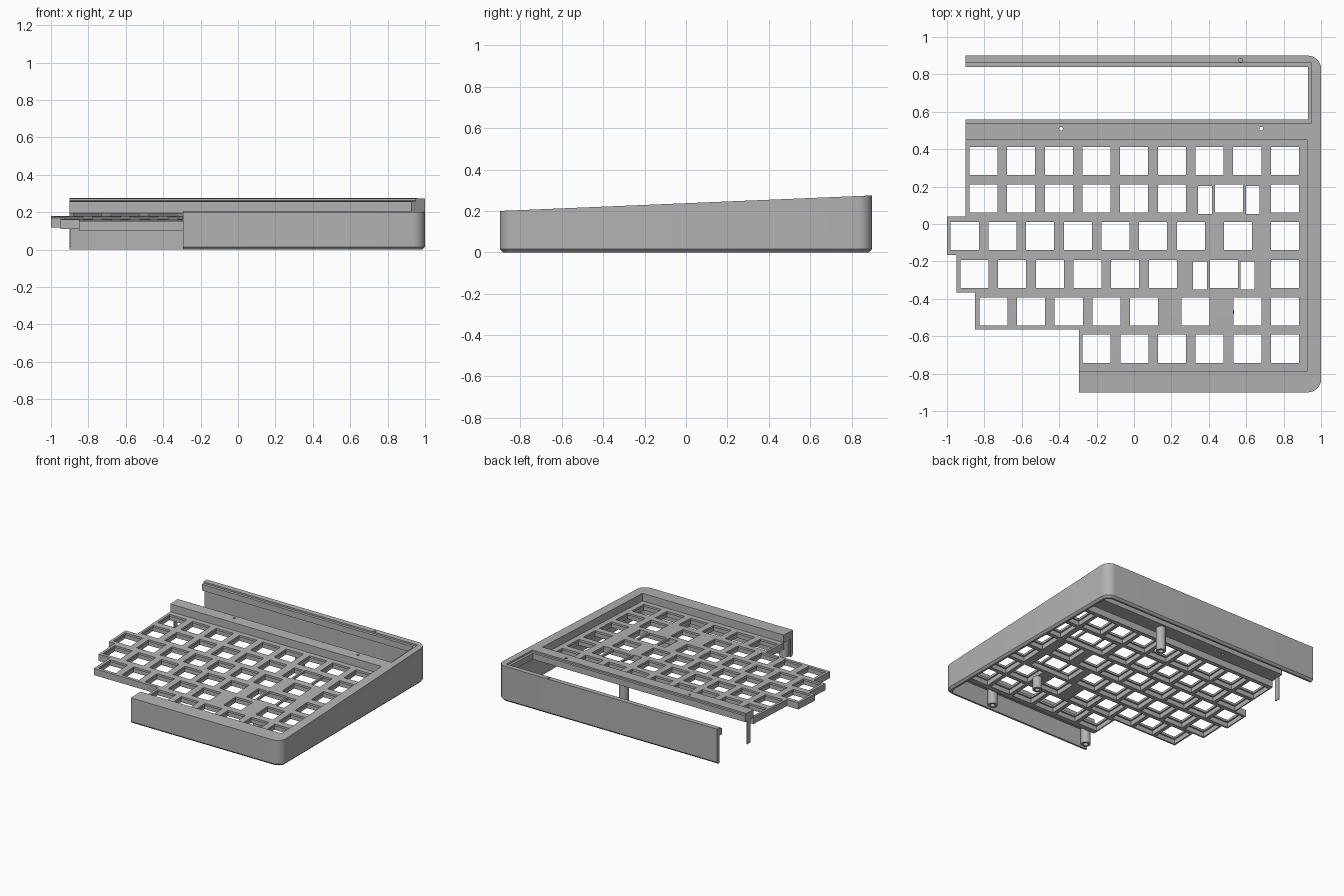
import bpy, bmesh, math

cube = bpy.data.objects.get("Cube")
if cube:
    bpy.data.objects.remove(cube)

grey = bpy.data.materials.new("case_grey")
grey.use_nodes = True
grey.diffuse_color = (0.45, 0.45, 0.45, 1)
grey.node_tree.nodes["Principled BSDF"].inputs["Base Color"].default_value = (0.45, 0.45, 0.45, 1)

CAP = -0.06       # underside of the rim, below the sloping top
PITCH = 0.2015    # key spacing


def slope(y):
    return 0.2 + (y + 0.9) * 0.075 / 1.8


def finish(name, bm):
    bmesh.ops.remove_doubles(bm, verts=bm.verts, dist=0.0001)
    bmesh.ops.recalc_face_normals(bm, faces=bm.faces)
    mesh = bpy.data.meshes.new(name)
    bm.to_mesh(mesh)
    bm.free()
    mesh.materials.append(grey)
    ob = bpy.data.objects.new(name, mesh)
    bpy.context.collection.objects.link(ob)
    bpy.ops.object.select_all(action='DESELECT')
    ob.select_set(True)
    bpy.context.view_layer.objects.active = ob
    bpy.ops.object.shade_smooth_by_angle(angle=math.radians(30))
    return ob


def slab(name, loops, top, bottom, flat_bottom=False):
    """Extrude an outline with holes; heights are measured from the sloping top."""
    curve = bpy.data.curves.new(name, 'CURVE')
    curve.dimensions = '2D'
    curve.fill_mode = 'BOTH'
    curve.extrude = 1
    for loop in loops:
        spline = curve.splines.new('POLY')
        spline.points.add(len(loop) - 1)
        for point, (x, y) in zip(spline.points, loop):
            point.co = (x, y, 0, 1)
        spline.use_cyclic_u = True
    helper = bpy.data.objects.new(name + "_outline", curve)
    bpy.context.collection.objects.link(helper)
    bpy.context.view_layer.update()
    mesh = bpy.data.meshes.new_from_object(helper.evaluated_get(bpy.context.evaluated_depsgraph_get()))
    bpy.data.objects.remove(helper)
    bm = bmesh.new()
    bm.from_mesh(mesh)
    bpy.data.meshes.remove(mesh)
    for v in bm.verts:
        if v.co.z > 0:
            v.co.z = slope(v.co.y) + top
        else:
            v.co.z = bottom if flat_bottom else slope(v.co.y) + bottom
    return finish(name, bm)


def rect(x, y, w, h):
    return [(x - w / 2, y - h / 2), (x + w / 2, y - h / 2),
            (x + w / 2, y + h / 2), (x - w / 2, y + h / 2)]


def circle(x, y, r, n=20):
    return [(x + r * math.cos(math.tau * i / n), y + r * math.sin(math.tau * i / n)) for i in range(n)]


def outer_path(inset):
    """Front edge, two rounded corners on the closed side, back edge."""
    pts = [(-0.295, -0.9 + inset)]
    for cy, start in ((-0.83, -90), (0.83, 0)):
        for i in range(9):
            a = math.radians(start + i * 90 / 8)
            r = 0.07 - inset
            pts.append((0.93 + r * math.cos(a), cy + r * math.sin(a)))
    return pts + [(-0.9, 0.9 - inset)]


# Top rim with the cross bar behind the keys
inner = [(-0.9, 0.86), (0.95, 0.86), (0.95, 0.54), (-0.9, 0.54), (-0.9, 0.45),
         (0.925, 0.45), (0.925, -0.785), (-0.295, -0.785)]
screw_holes = [circle(x, y, 0.01) for x, y in ((-0.39, 0.51), (0.68, 0.51), (0.57, 0.875))]
slab("top_rim", [outer_path(0) + inner] + screw_holes, 0, CAP)

# Lowered ledge around the rear opening
slab("rear_ledge", [[(-0.9, 0.86), (0.95, 0.86), (0.95, 0.54), (-0.9, 0.54),
                     (-0.9, 0.56), (0.93, 0.56), (0.93, 0.84), (-0.9, 0.84)]], -0.012, CAP)

# Thin side wall with a chamfered foot, swept along the outline
bm = bmesh.new()
profile = [(0.015, 0), (0, 0.015), (0, None), (0.03, None), (0.03, 0)]
rails = [[bm.verts.new((x, y, slope(y) + CAP if z is None else z)) for x, y in outer_path(inset)]
         for inset, z in profile]
for a, b in zip(rails, rails[1:] + rails[:1]):
    for i in range(len(a) - 1):
        bm.faces.new((a[i], a[i + 1], b[i + 1], b[i]))
for end in (0, -1):
    bm.faces.new([rail[end] for rail in rails])
finish("outer_wall", bm)

# Key rows: height, first key, count at even spacing, remaining keys
rows = [(0.338, -0.805, 9, []),
        (0.136, -0.805, 6, [0.507, 0.807]),
        (-0.065, -0.905, 7, [0.555, 0.807]),
        (-0.267, -0.853, 6, [0.48, 0.807]),
        (-0.467, -0.752, 5, [0.33, 0.606, 0.807]),
        (-0.667, -0.2, 6, [])]
wide_keys = {(0.507, 0.136), (0.48, -0.267)}
holes, pockets = [], []
for y, first, count, extra in rows:
    for x in [first + PITCH * i for i in range(count)] + extra:
        holes.append(rect(x, y, 0.15, 0.15))
        if (x, y) in wide_keys:
            holes += [rect(x + s * 0.127, y - 0.008, 0.073, 0.15) for s in (-1, 1)]
            pockets.append(rect(x, y - 0.003, 0.346, 0.172))
        else:
            pockets.append(rect(x, y, 0.172, 0.172))

# Key plate: thin top sheet over a thicker grid of pockets
plate = [(-0.295, -0.79), (0.93, -0.79), (0.93, 0.455), (-0.9, 0.455), (-0.9, 0.04),
         (-1, 0.04), (-1, -0.165), (-0.95, -0.165), (-0.95, -0.365),
         (-0.85, -0.365), (-0.85, -0.565), (-0.295, -0.565)]
slab("key_plate", [plate] + holes, -0.0605, -0.077)
slab("key_plate_grid", [plate] + pockets, -0.077, -0.112)

# Hollow screw posts under the rim, bar and plate
for i, (x, y, top) in enumerate([(0.18, 0.51, CAP), (0.5, -0.47, -0.11),
                                 (0.6, -0.842, CAP), (-0.26, -0.842, CAP)]):
    slab("screw_post_%d" % (i + 1), [circle(x, y, 0.035), circle(x, y, 0.018)], top, 0.015, True)
slab("cut_post", [rect(-0.897, 0.51, 0.006, 0.04)], CAP, 0.015, True)
